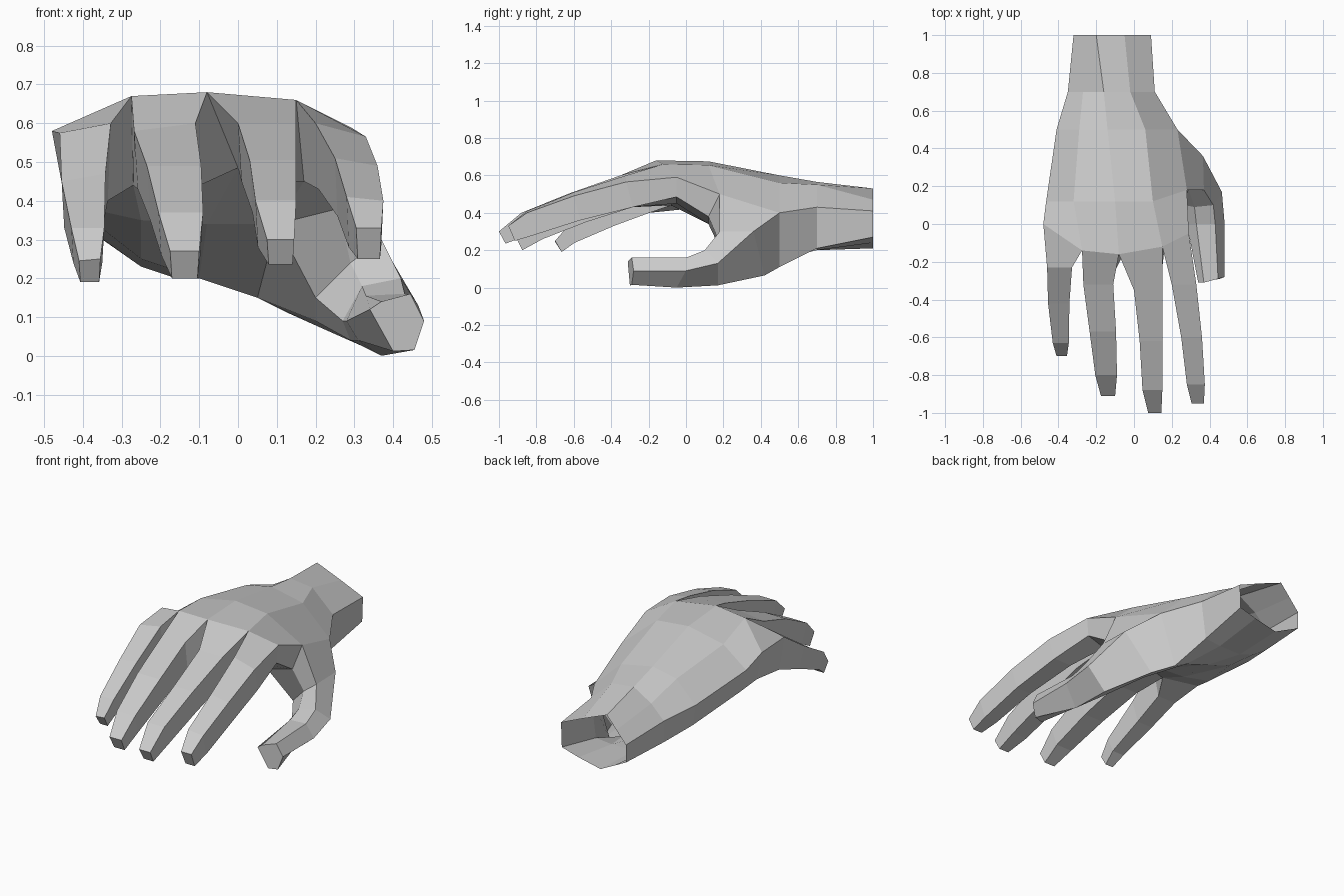
import bpy, bmesh

cube = bpy.data.objects.get("Cube")
if cube:
    bpy.data.objects.remove(cube)

skin = bpy.data.materials.new("light grey")
skin.use_nodes = True
colour = (0.6, 0.6, 0.6, 1)
skin.diffuse_color = colour
skin.node_tree.nodes["Principled BSDF"].inputs["Base Color"].default_value = colour


def add_ring(bm, y, points):
    return [bm.verts.new((x, y, z)) for x, z in points]


def bridge(bm, first, second, gaps=()):
    """Skin two rings that have the same number of points, leaving gaps open."""
    count = len(first)
    for i in range(count):
        if i not in gaps:
            j = (i + 1) % count
            bm.faces.new((first[i], first[j], second[j], second[i]))


def grow(bm, rings):
    """Skin a digit from its root ring and close the tip."""
    for first, second in zip(rings, rings[1:]):
        bridge(bm, first, second)
    bm.faces.new(rings[-1])


# Palm: five points across the back, five returning under the palm; wrist left open
wrist_end = [(-.32, .39), (-.26, .46), (-.2, .53), (-.05, .47), (.09, .41),
             (.085, .27), (-.02, .24), (-.16, .21), (-.24, .25), (-.32, .29)]
wrist = [(-.35, .42), (-.27, .5), (-.16, .565), (-.02, .55), (.11, .43),
         (.08, .21), (-.02, .2), (-.16, .2), (-.25, .23), (-.35, .3)]
heel = [(-.41, .45), (-.29, .57), (-.14, .6), (.06, .56), (.23, .4),
        (.13, .11), (.05, .15), (-.1, .2), (-.25, .25), (-.39, .33)]
mid_palm = [(-.465, .52), (-.32, .63), (-.1, .675), (.1, .655), (.28, .5),
            (.26, .38), (.1, .34), (-.08, .34), (-.25, .35), (-.43, .39)]
knuckles = [(-.48, .58), (-.275, .67), (-.08, .68), (.15, .66), (.29, .59),
            (.28, .485), (.17, .45), (0, .485), (-.27, .44), (-.45, .42)]
knuckle_y = [0, -.14, -.16, -.12, -.05, -.05, -.05, -.05, -.08, 0]

hand = bmesh.new()
palm = [add_ring(hand, y, points) for y, points in
        ((1, wrist_end), (.7, wrist), (.5, heel), (.12, mid_palm), (0, knuckles))]
for vert, y in zip(palm[-1], knuckle_y):
    vert.co.y = y
palm[3][4].co.y = .18
thumb_gap = (4, 5)
for first, second in zip(palm, palm[1:]):
    bridge(hand, first, second, thumb_gap if first is palm[2] else ())

# Fingers: y, left x, left z, right x, right z, underside z, grown from the knuckles
little_finger = [(-.23, -.46, .575, -.328, .6, .4), (-.42, -.455, .45, -.342, .47, .33),
                 (-.63, -.43, .33, -.345, .33, .24), (-.7, -.41, .245, -.355, .25, .19)]
ring_finger = [(-.32, -.268, .58, -.11, .6, .43), (-.57, -.235, .49, -.095, .49, .35),
               (-.8, -.205, .37, -.09, .37, .26), (-.91, -.175, .27, -.1, .27, .2)]
middle_finger = [(-.35, 0, .6, .15, .6, .45), (-.62, .03, .505, .15, .505, .37),
                 (-.88, .045, .4, .15, .4, .28), (-1, .075, .3, .145, .3, .235)]
index_finger = [(-.32, .2, .6, .33, .565, .43), (-.6, .25, .51, .36, .49, .36),
                (-.85, .28, .41, .375, .4, .28), (-.95, .305, .33, .37, .33, .25)]

base = palm[-1]
for i, finger in enumerate((little_finger, ring_finger, middle_finger, index_finger)):
    sections = [[base[i], base[i + 1], base[8 - i], base[9 - i]]]
    for y, left, left_z, right, right_z, under in finger:
        inset = (right - left) * .06
        ring = add_ring(hand, y, [(left, left_z), (right, right_z),
                                  (right - inset, under), (left + inset, under)])
        for vert in ring[2:]:
            vert.co.y += .035
        sections.append(ring)
    grow(hand, sections)

# Thumb: outer, top, inner top, inner, inner bottom, underside; grown from the palm gap
thumb_sections = [
    [(.365, .36, .3), (.37, .18, .3), (.29, .18, .24), (.2, .21, .15), (.2, .32, .09), (.23, .42, .065)],
    [(.465, .17, .13), (.42, .1, .2), (.32, .09, .18), (.27, .1, .09), (.29, .13, .04), (.35, .17, .012)],
    [(.48, 0, .09), (.43, 0, .16), (.33, 0, .155), (.28, 0, .09), (.31, 0, .04), (.37, -.05, 0)],
    [(.48, -.28, .09), (.445, -.29, .16), (.37, -.31, .14), (.34, -.31, .12), (.4, -.3, .012), (.455, -.29, .015)],
]
back, front = palm[2], palm[3]
sections = [[back[4], front[4], front[5], front[6], back[6], back[5]]]
for points in thumb_sections:
    sections.append([hand.verts.new(point) for point in points])
grow(hand, sections)

bmesh.ops.recalc_face_normals(hand, faces=hand.faces)
mesh = bpy.data.meshes.new("hand")
hand.to_mesh(mesh)
hand.free()
mesh.materials.append(skin)
bpy.context.collection.objects.link(bpy.data.objects.new("hand", mesh))
